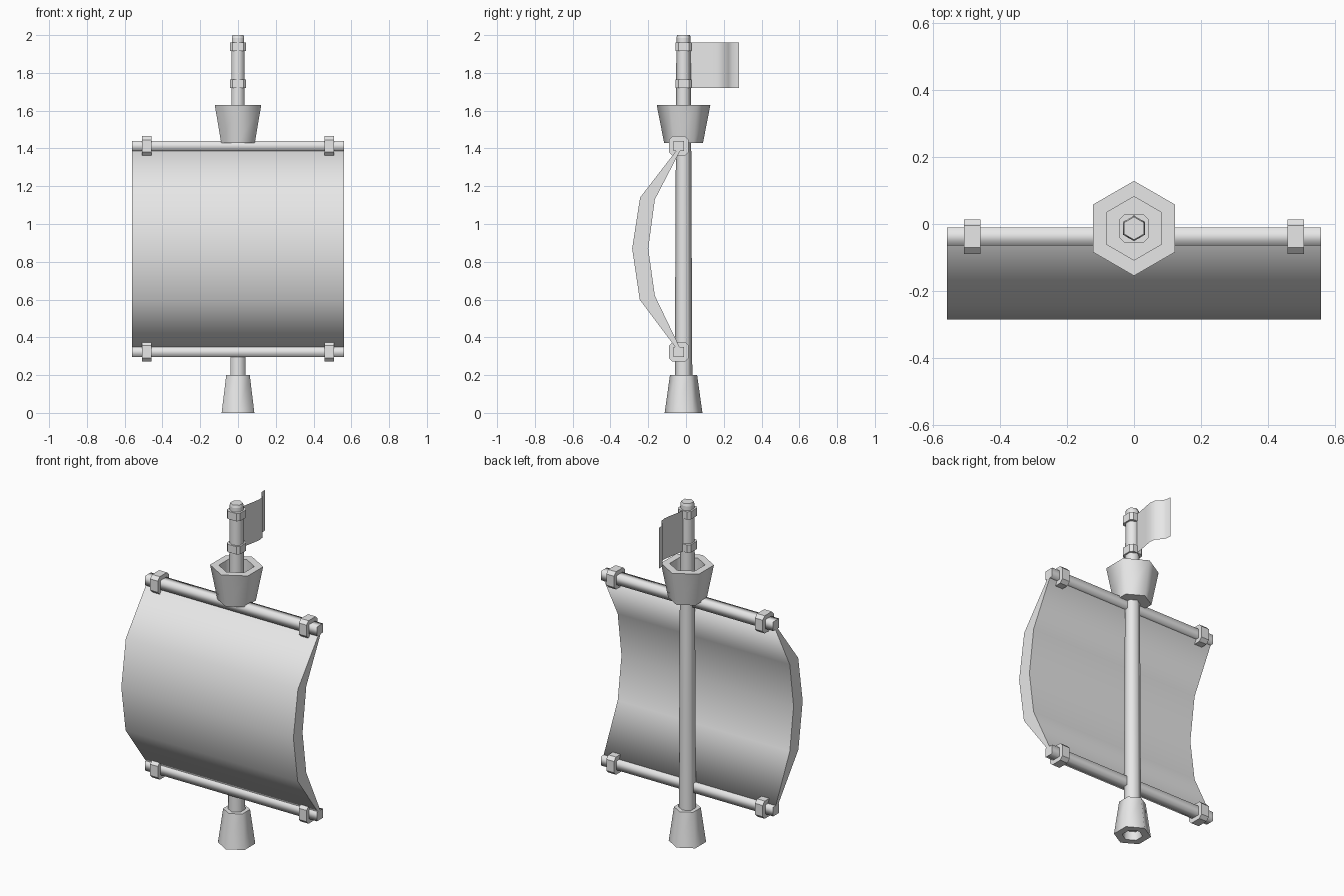
import bpy, bmesh, math
from mathutils import Vector

cube = bpy.data.objects.get("Cube")
if cube:
    bpy.data.objects.remove(cube)

grey = bpy.data.materials.new("plain grey")
grey.use_nodes = True
grey.diffuse_color = (0.8, 0.8, 0.8, 1)
grey.node_tree.nodes["Principled BSDF"].inputs["Base Color"].default_value = (0.8, 0.8, 0.8, 1)

MAST_Y = -0.013
YARD_Y = -0.038


def loft(name, rings, closed=True, smooth=True):
    """Bridge matching rings of points; closed rings get end caps and crisp rims."""
    bm = bmesh.new()
    loops = [[bm.verts.new(p) for p in ring] for ring in rings]
    n = len(loops[0])
    for a, b in zip(loops, loops[1:]):
        for i in range(n if closed else n - 1):
            j = (i + 1) % n
            bm.faces.new((a[i], a[j], b[j], b[i])).smooth = smooth
    if closed:
        bm.faces.new(loops[0])
        bm.faces.new(loops[-1])
        for loop in loops:
            for i in range(n):
                bm.edges.get((loop[i], loop[i - 1])).smooth = False
    bmesh.ops.recalc_face_normals(bm, faces=bm.faces)
    mesh = bpy.data.meshes.new(name)
    bm.to_mesh(mesh)
    bm.free()
    mesh.materials.append(grey)
    obj = bpy.data.objects.new(name, mesh)
    bpy.context.collection.objects.link(obj)
    return obj


def hexagon(r, z):
    """Six-sided ring around the mast, with corners toward front and back."""
    angles = [math.pi / 2 + i * math.pi / 3 for i in range(6)]
    return [Vector((r * math.cos(a), MAST_Y + r * math.sin(a), z)) for a in angles]


def hex_part(name, profile):
    return loft(name, [hexagon(r, z) for r, z in profile])


def cut_square(half, cut):
    """Square outline with its corners cut off."""
    k = half - cut
    return [(half, -k), (half, k), (k, half), (-k, half),
            (-half, k), (-half, -k), (-k, -half), (k, -half)]


# Mast, hollow foot and lookout cup
hex_part("mast", [(0.047, 0.06), (0.038, 1.985), (0.034, 2.0)])
hex_part("mast_foot", [(0.052, 0.05), (0.056, 0), (0.1, 0), (0.072, 0.2)])
hex_part("lookout_cup", [(0.103, 1.43), (0.142, 1.63), (0.095, 1.63), (0.095, 1.47)])

# Bands that hold the flag
for label, z in (("lower", 1.743), ("upper", 1.938)):
    loft(label + "_flag_band",
         [[(u, MAST_Y + v, z + s) for u, v in cut_square(0.043, 0.015)]
          for s in (-0.023, 0.023)], smooth=False)

# Yards with a clamp near each end
for label, z in (("lower", 0.323), ("upper", 1.413)):
    square = [(-1, -1), (1, -1), (1, 1), (-1, 1)]
    loft(label + "_yard",
         [[(x, YARD_Y + 0.027 * u, z + 0.027 * v) for u, v in square]
          for x in (-0.56, 0.56)])
    for side, cx in (("right", -0.484), ("left", 0.484)):
        loft(f"{label}_{side}_clamp",
             [[(cx + s, YARD_Y + u, z + v) for u, v in cut_square(0.052, 0.019)]
              for s in (-0.025, 0.025)], smooth=False)

# Billowing sail, thickest in the middle
front = [(-0.05, 1.39), (-0.243, 1.14), (-0.285, 0.87), (-0.245, 0.6), (-0.05, 0.34)]
back = [(-0.03, 0.34), (-0.165, 0.62), (-0.2, 0.87), (-0.165, 1.13), (-0.03, 1.39)]
loft("sail", [[(x, y, z) for y, z in front + back] for x in (-0.56, 0.56)])

# Thin waving flag
wave = [(0, 0.02), (0.008, 0.07), (0.018, 0.12), (0.025, 0.165), (0.02, 0.2),
        (-0.005, 0.225), (-0.018, 0.245), (-0.02, 0.28)]
loft("flag", [[(x, y, z) for x, y in wave] for z in (1.72, 1.96)], closed=False)
